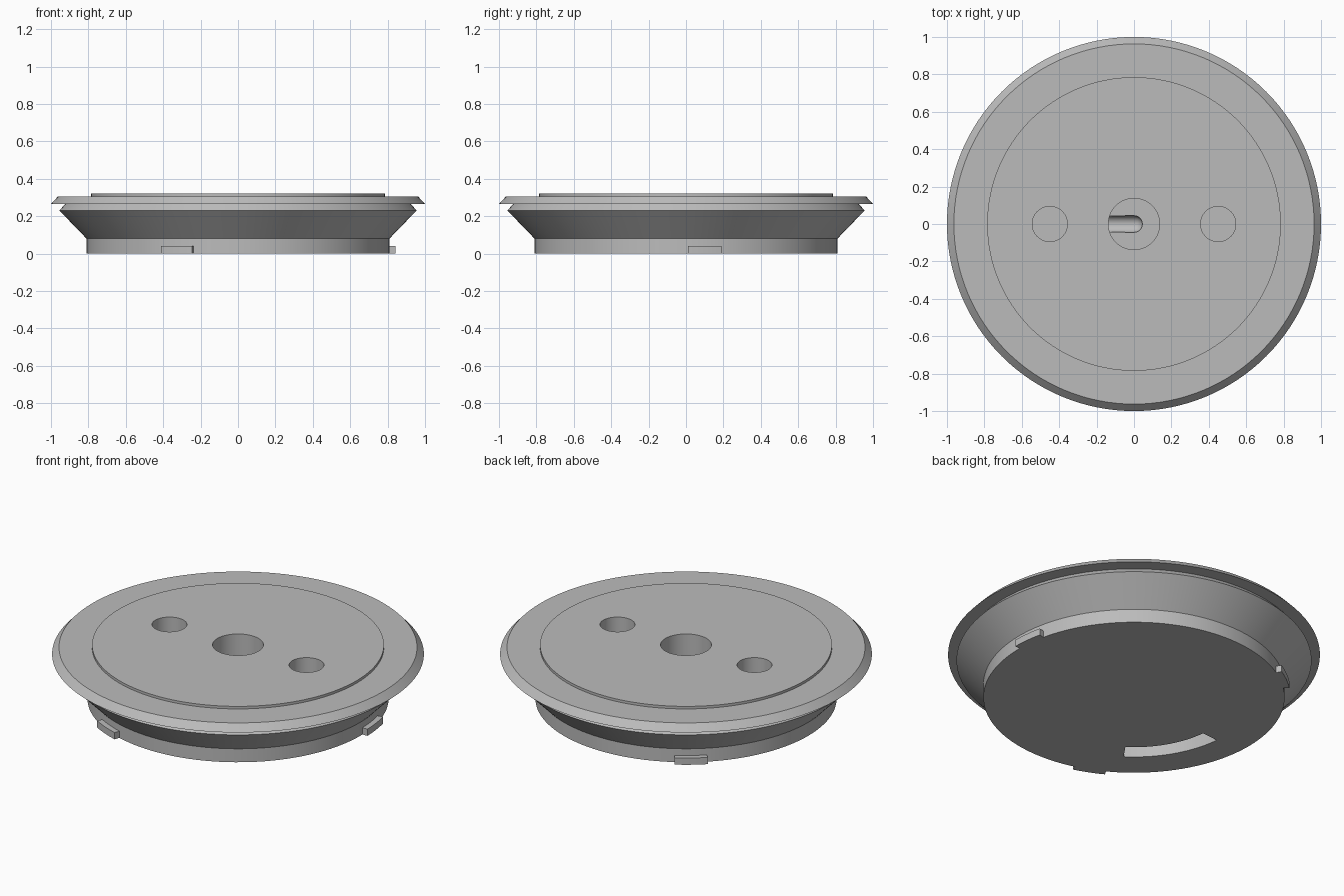
import bpy, bmesh
from math import cos, sin, pi, radians
from mathutils import Vector

if "Cube" in bpy.data.objects:
    bpy.data.objects.remove(bpy.data.objects["Cube"], do_unlink=True)

grey = bpy.data.materials.new("light_grey")
grey.use_nodes = True
grey.diffuse_color = (0.5, 0.5, 0.5, 1)
grey.node_tree.nodes["Principled BSDF"].inputs["Base Color"].default_value = (0.5, 0.5, 0.5, 1)


def make(name, bm):
    bmesh.ops.recalc_face_normals(bm, faces=bm.faces)
    mesh = bpy.data.meshes.new(name)
    bm.to_mesh(mesh)
    bm.free()
    mesh.materials.append(grey)
    ob = bpy.data.objects.new(name, mesh)
    bpy.context.collection.objects.link(ob)
    return ob


def lathe(name, profile, steps=128):
    """Solid of revolution with flat caps at both ends of the profile."""
    bm = bmesh.new()
    rings = [[bm.verts.new((r * cos(2 * pi * i / steps), r * sin(2 * pi * i / steps), z))
              for i in range(steps)] for r, z in profile]
    for a, b in zip(rings, rings[1:]):
        for i in range(steps):
            j = (i + 1) % steps
            bm.faces.new((a[i], a[j], b[j], b[i]))
    bm.faces.new(rings[0])
    bm.faces.new(rings[-1])
    return make(name, bm)


def arc_block(name, r0, r1, z0, z1, start, end, steps=24):
    """Block bent along an arc, angles in degrees."""
    bm = bmesh.new()
    angles = [radians(start + (end - start) * i / steps) for i in range(steps + 1)]
    rim = [(r1 * cos(a), r1 * sin(a)) for a in angles]
    rim += [(r0 * cos(a), r0 * sin(a)) for a in reversed(angles)]
    base = bm.faces.new([bm.verts.new((x, y, z0)) for x, y in rim])
    top = bmesh.ops.extrude_face_region(bm, geom=[base])["geom"]
    bmesh.ops.translate(bm, vec=(0, 0, z1 - z0),
                        verts=[v for v in top if isinstance(v, bmesh.types.BMVert)])
    return make(name, bm)


def smooth(ob):
    bpy.ops.object.select_all(action='DESELECT')
    ob.select_set(True)
    bpy.context.view_layer.objects.active = ob
    bpy.ops.object.shade_smooth_by_angle(angle=radians(30))


def cut(ob, cutter):
    cutter.hide_render = True
    mod = ob.modifiers.new("cut", 'BOOLEAN')
    mod.operation = 'DIFFERENCE'
    mod.solver = 'EXACT'
    mod.object = cutter
    bpy.context.view_layer.objects.active = ob
    bpy.ops.object.modifier_apply(modifier=mod.name)
    bpy.data.objects.remove(cutter, do_unlink=True)


# Plug body: base, flared cone, seal groove, flange and raised top disc
body = lathe("plug_body", [(0.81, 0), (0.81, 0.08), (0.955, 0.23), (0.925, 0.265),
                           (1, 0.265), (0.963, 0.305), (0.785, 0.305), (0.785, 0.32)])

# Round sockets in the top
for x, radius, floor in ((0, 0.137, 0.13), (-0.45, 0.094, 0.22), (0.45, 0.094, 0.22)):
    socket = lathe("socket_cutter", [(radius, floor), (radius, 0.4)], 64)
    socket.location.x = x
    bpy.context.view_layer.update()
    cut(body, socket)

# Curved slot in the underside
cut(body, arc_block("slot_cutter", 0.535, 0.64, -0.1, 0.12, 186, 235))

# Round-ended channel running from the middle socket towards the slot
channel = lathe("channel_cutter", [(0.045 * sin(a), -0.045 * cos(a))
                                   for a in (0.03, 0.3, 0.6, 0.9, 1.2, pi / 2)] + [(0.045, 0.56)], 32)
channel.rotation_euler = Vector((-1, 0, -0.08)).to_track_quat('Z', 'Y').to_euler()
channel.location = (0, 0, 0.125)
bpy.context.view_layer.update()
cut(body, channel)
smooth(body)

# Three locking tabs around the base
for i in range(3):
    tab = arc_block(f"locking_tab_{i + 1}", 0.79, 0.842, 0, 0.04, 0.7 + 120 * i, 13 + 120 * i, 8)
    smooth(tab)
